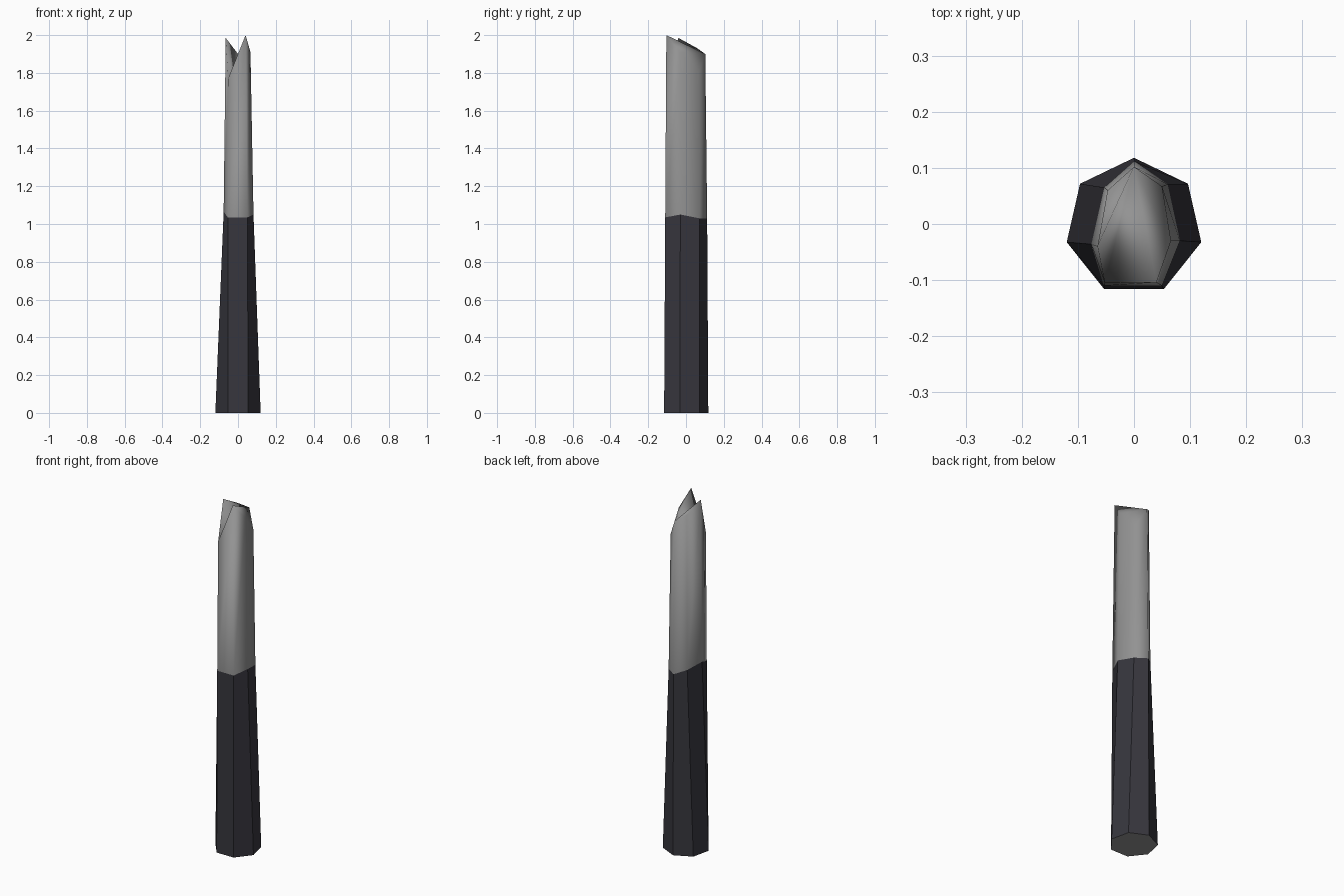
import bpy
import bmesh
from math import cos, sin, pi

cube = bpy.data.objects.get("Cube")
if cube:
    bpy.data.objects.remove(cube)


def material(name, rgb):
    mat = bpy.data.materials.new(name)
    mat.use_nodes = True
    color = (*rgb, 1)
    mat.diffuse_color = color
    bsdf = mat.node_tree.nodes["Principled BSDF"]
    bsdf.inputs["Base Color"].default_value = color
    bsdf.inputs["Roughness"].default_value = 0.8
    return mat


dark_stone = material("dark stone", (0.038, 0.037, 0.047))
grey_stone = material("grey stone", (0.29, 0.29, 0.29))


def tube(name, lower, upper):
    """Join two rings of points with side walls."""
    bm = bmesh.new()
    low = [bm.verts.new(p) for p in lower]
    high = [bm.verts.new(p) for p in upper]
    n = len(low)
    for i in range(n):
        j = (i + 1) % n
        bm.faces.new((low[i], low[j], high[j], high[i]))
    return bm, low, high


def finish(bm, name, materials):
    bm.normal_update()
    mesh = bpy.data.meshes.new(name)
    bm.to_mesh(mesh)
    bm.free()
    for mat in materials:
        mesh.materials.append(mat)
    obj = bpy.data.objects.new(name, mesh)
    bpy.context.collection.objects.link(obj)
    return obj


# Rings run anticlockwise from the back corner:
# back, right back, right side, right front, left front, left side, left back
foot = [(0.123 * cos(pi / 2 + k * 2 * pi / 7),
         0.123 * sin(pi / 2 + k * 2 * pi / 7) - 0.005, 0) for k in range(7)]
waist = [(0, 0.112, 1.03), (-0.053, 0.065, 1.05), (-0.076, -0.036, 1.065),
         (-0.054, -0.11, 1.035), (0.05, -0.11, 1.035), (0.082, -0.03, 1.05),
         (0.06, 0.071, 1.03)]
rim = [(0, 0.102, 1.9), (-0.047, 0.06, 1.93), (-0.065, -0.04, 1.985),
       (-0.052, -0.105, 1.77), (0.04, -0.104, 2.0), (0.066, -0.03, 1.91),
       (0.05, 0.067, 1.8)]

# Tapered lower shaft, with a grey underside
bm, low, high = tube("lower_shaft", foot, waist)
bm.faces.new(low[::-1]).material_index = 1
finish(bm, "lower_shaft", [dark_stone, grey_stone])

# Upper shaft, closed by a broken top that folds along a ridge
bm, low, high = tube("upper_shaft", waist, rim)
for a, b, c in ((0, 1, 2), (0, 2, 3), (0, 3, 4), (0, 4, 5), (0, 5, 6)):
    bm.faces.new((high[a], high[b], high[c]))
for face in bm.faces:
    face.smooth = True
finish(bm, "upper_shaft", [grey_stone])
